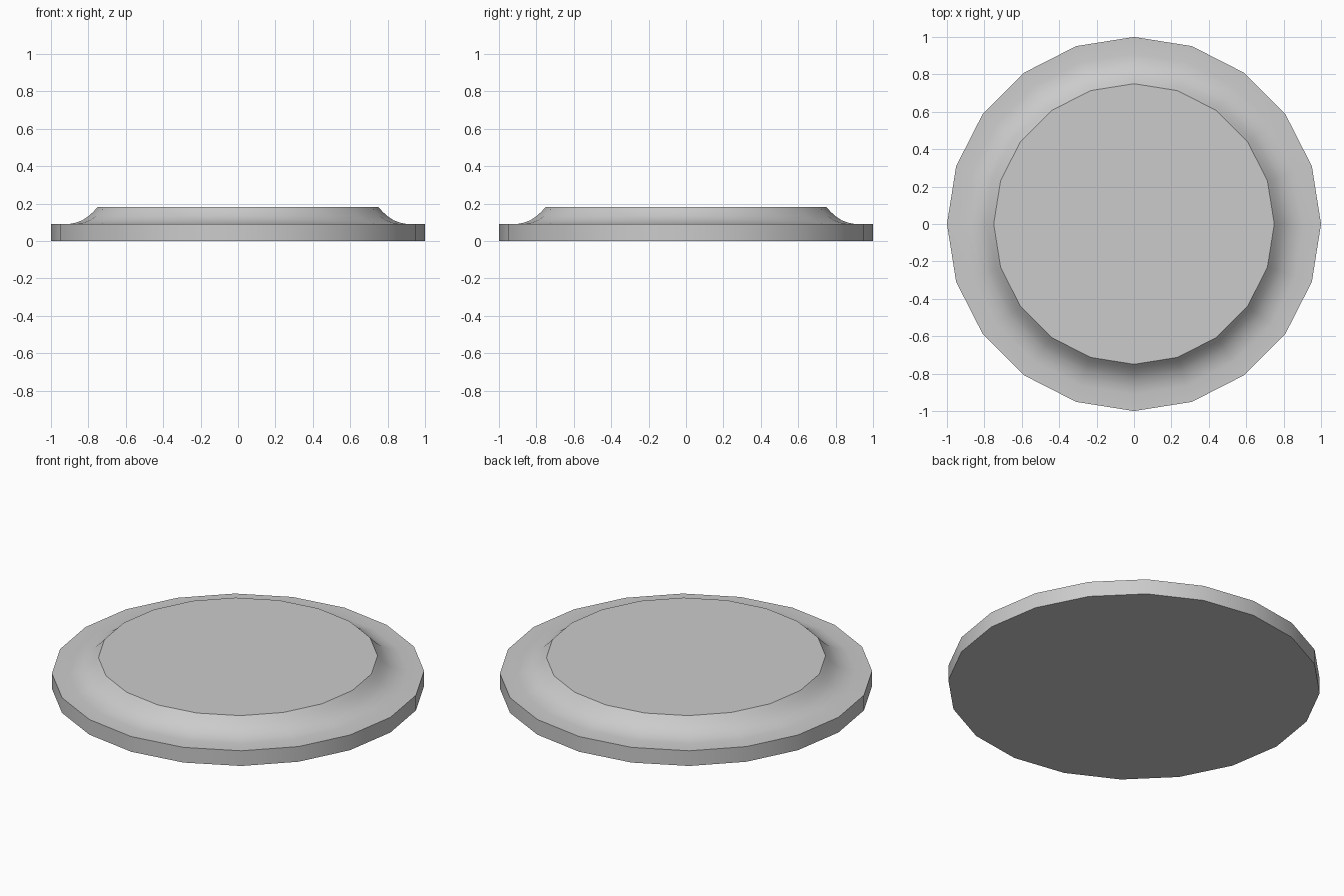
import bpy, bmesh
from math import cos, sin, pi, radians

if "Cube" in bpy.data.objects:
    bpy.data.objects.remove(bpy.data.objects["Cube"])

SIDES = 20

# Half cross-section (radius, height): rim wall, flat ledge, concave sweep, raised top
profile = [(1.0, 0.0), (1.0, 0.09), (0.91, 0.09), (0.87, 0.097), (0.83, 0.112),
           (0.797, 0.134), (0.77, 0.16), (0.75, 0.182)]

bm = bmesh.new()
rings = [[bm.verts.new((r * cos(2 * pi * i / SIDES), r * sin(2 * pi * i / SIDES), z))
          for i in range(SIDES)] for r, z in profile]

# Side walls
for low, high in zip(rings, rings[1:]):
    for i in range(SIDES):
        j = (i + 1) % SIDES
        bm.faces.new((low[i], low[j], high[j], high[i]))

# Flat bottom and top
bm.faces.new(rings[0][::-1])
bm.faces.new(rings[-1])

mesh = bpy.data.meshes.new("round_base")
bm.to_mesh(mesh)
bm.free()
base = bpy.data.objects.new("round_base", mesh)
bpy.context.collection.objects.link(base)

# Smooth curved surfaces, crisp rims
bpy.context.view_layer.objects.active = base
base.select_set(True)
bpy.ops.object.shade_smooth_by_angle(angle=radians(30))
